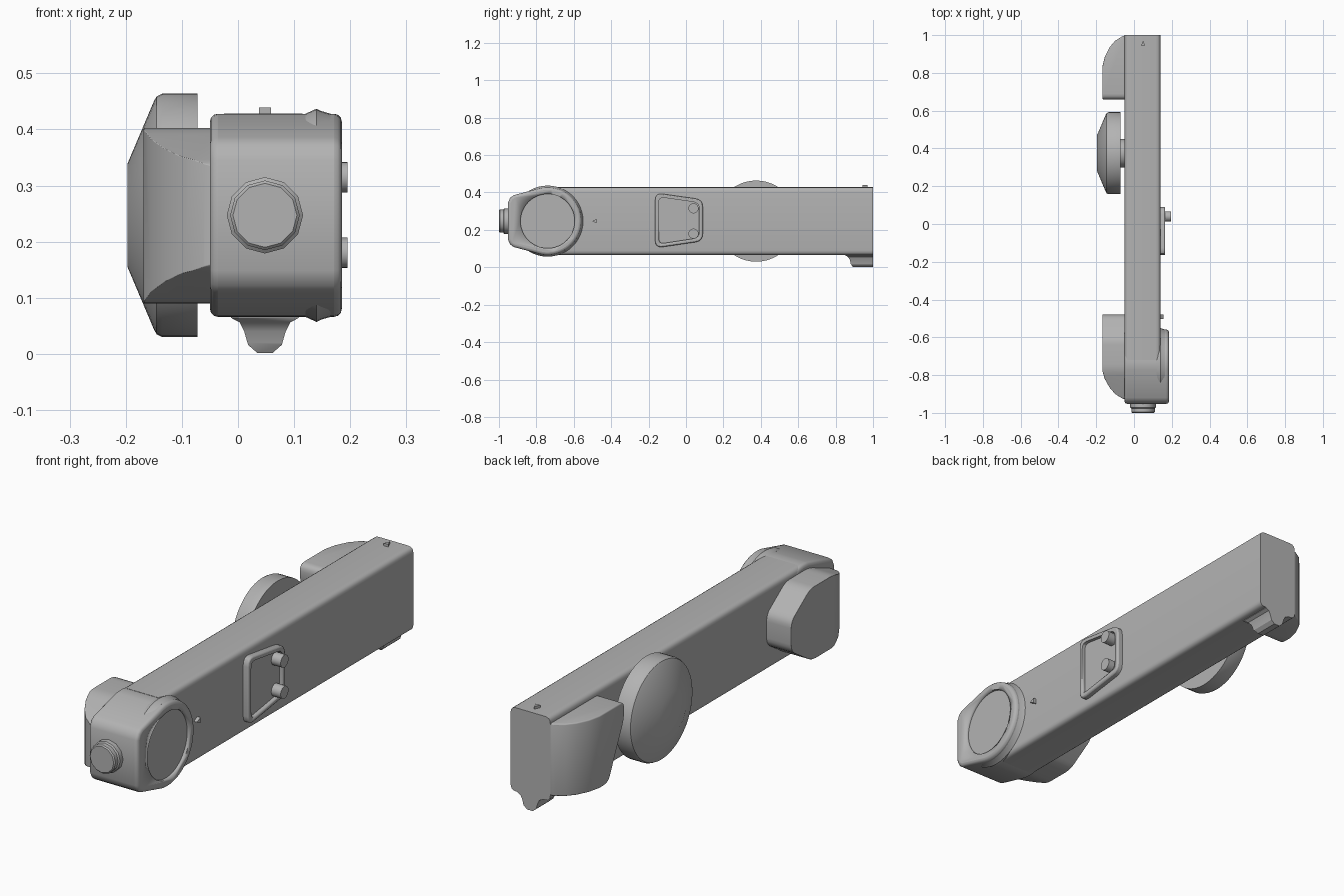
import bpy, bmesh
from math import sin, cos, pi, radians
from mathutils import Vector

cube = bpy.data.objects.get("Cube")
if cube:
    bpy.data.objects.remove(cube, do_unlink=True)

grey = bpy.data.materials.new("plain grey")
grey.use_nodes = True
grey.diffuse_color = (0.45, 0.45, 0.45, 1)
grey.node_tree.nodes["Principled BSDF"].inputs["Base Color"].default_value = grey.diffuse_color

MID = 0.247   # height of the body's axis
CX = 0.048    # x of the body's axis


def finish(name, bm, bevel=0, segments=3):
    bmesh.ops.recalc_face_normals(bm, faces=bm.faces[:])
    mesh = bpy.data.meshes.new(name)
    bm.to_mesh(mesh)
    bm.free()
    mesh.materials.append(grey)
    ob = bpy.data.objects.new(name, mesh)
    bpy.context.collection.objects.link(ob)
    bpy.ops.object.select_all(action='DESELECT')
    ob.select_set(True)
    bpy.context.view_layer.objects.active = ob
    bpy.ops.object.shade_smooth_by_angle(angle=radians(32))
    if bevel:
        add_bevel(ob, bevel, segments)
    return ob


def add_bevel(ob, width, segments=3):
    mod = ob.modifiers.new("Rounded edges", 'BEVEL')
    mod.width, mod.segments = width, segments
    mod.limit_method, mod.angle_limit = 'ANGLE', radians(35)


def place(axis, u, v, t):
    return Vector({'x': (t, u, v), 'y': (u, t, v), 'z': (u, v, t)}[axis])


def prism(name, axis, pts, lo, hi, bevel=0, segments=3):
    """Extrude a 2D outline along an axis."""
    bm = bmesh.new()
    a, b = ([bm.verts.new(place(axis, u, v, t)) for u, v in pts] for t in (lo, hi))
    n = len(pts)
    bm.faces.new(a)
    bm.faces.new(b)
    for i in range(n):
        j = (i + 1) % n
        bm.faces.new((a[i], a[j], b[j], b[i]))
    return finish(name, bm, bevel, segments)


def lathe(name, axis, centre, rings, sides=48):
    """Stack (radius, position) rings along an axis and cap both ends."""
    bm = bmesh.new()
    loops = [[bm.verts.new(place(axis, centre[0] + r * cos(2 * pi * i / sides),
                                 centre[1] + r * sin(2 * pi * i / sides), t))
              for i in range(sides)] for r, t in rings]
    for a, b in zip(loops, loops[1:]):
        for i in range(sides):
            j = (i + 1) % sides
            bm.faces.new((a[i], a[j], b[j], b[i]))
    bm.faces.new(loops[0])
    bm.faces.new(loops[-1])
    return finish(name, bm)


def arc(cu, cv, r, a0, a1, n):
    return [(cu + r * cos(radians(a0 + (a1 - a0) * i / n)),
             cv + r * sin(radians(a0 + (a1 - a0) * i / n))) for i in range(n + 1)]


def rounded(pts, r, n=4):
    """Round every corner of an outline with a small curve."""
    out = []
    for i, p in enumerate(pts):
        p, a, b = Vector(p), Vector(pts[i - 1]), Vector(pts[(i + 1) % len(pts)])
        s, e = p + (a - p).normalized() * r, p + (b - p).normalized() * r
        for k in range(n + 1):
            t = k / n
            out.append(tuple(s * (1 - t) ** 2 + p * 2 * t * (1 - t) + e * t * t))
    return out


def boolean(ob, cutter, operation):
    mod = ob.modifiers.new("Shape", 'BOOLEAN')
    mod.operation, mod.object, mod.solver = operation, cutter, 'EXACT'
    cutter.hide_render = True
    cutter.hide_viewport = True


# Long beam
section = [(-0.05, 0.066), (0.14, 0.066), (0.14, 0.428), (-0.05, 0.428)]
prism("beam", 'y', rounded(section, 0.025), -0.72, 1.0)

# Head: round at the back, tapering to a blunt nose
nose = [(-0.92, 0.386), (-0.94, 0.372), (-0.952, 0.345)]
outline = (arc(-0.74, MID, 0.181, -100, 100, 36) + nose
           + [(y, 2 * MID - z) for y, z in reversed(nose)])
head = prism("head", 'x', outline, -0.05, 0.185, 0.014)
recess = lathe("head_recess_cutter", 'x', (-0.74, MID), [(0.145, 0.173), (0.145, 0.25)])
boolean(head, recess, 'DIFFERENCE')

# Skirt blending the head into the beam
lathe("head_skirt", 'x', (-0.74, MID),
      [(0.181, 0.12), (0.19, 0.14), (0.186, 0.148), (0.181, 0.165)])

# Nose knob with collar
lathe("nose_knob", 'y', (CX, MID),
      [(0.068, -0.94), (0.068, -0.972), (0.062, -0.977), (0.062, -0.995),
       (0.057, -1.0)], 12)


# Side pods: a side outline crossed with a plan whose outer end is curved
def pod(name, side, plan):
    body = prism(name, 'x', rounded(side, 0.03), -0.168, -0.045)
    plan_form = prism(name + "_plan_cutter", 'z', plan, 0, 0.5)
    boolean(body, plan_form, 'INTERSECT')
    add_bevel(body, 0.012)


pod("front_pod",
    [(-0.48, 0.31), (-0.48, 0.18), (-0.62, 0.09), (-0.77, 0.09),
     (-0.94, 0.16), (-0.94, 0.335), (-0.77, 0.403), (-0.61, 0.403)],
    [(-0.04, -0.47), (-0.18, -0.47), (-0.168, -0.775), (-0.155, -0.82),
     (-0.13, -0.865), (-0.1, -0.9), (-0.06, -0.925), (-0.04, -0.93)])
pod("rear_pod",
    [(0.66, 0.403), (0.66, 0.33), (0.77, 0.09), (1.02, 0.09), (1.02, 0.403)],
    [(-0.04, 0.65), (-0.18, 0.65), (-0.168, 0.83), (-0.155, 0.885),
     (-0.13, 0.935), (-0.1, 0.97), (-0.06, 0.995), (-0.04, 1.0)])

# Wheel and hub
lathe("wheel", 'x', (0.375, MID),
      [(0.217, -0.072), (0.217, -0.135), (0.212, -0.145), (0.203, -0.15),
       (0.092, -0.197)])
lathe("wheel_hub", 'x', (0.375, MID), [(0.075, -0.04), (0.075, -0.08)], 32)

# Control panel with a raised rim and two buttons
panel = prism("control_panel", 'x',
              rounded([(-0.165, 0.103), (0.09, 0.14), (0.09, 0.362), (-0.165, 0.398)], 0.04),
              0.13, 0.165, 0.006, 2)
inset = prism("panel_recess_cutter", 'x',
              rounded([(-0.145, 0.125), (0.07, 0.158), (0.07, 0.345), (-0.145, 0.376)], 0.03),
              0.15, 0.2)
boolean(panel, inset, 'DIFFERENCE')
for label, z in (("lower", 0.18), ("upper", 0.315)):
    lathe(label + "_button", 'x', (0.04, z), [(0.027, 0.14), (0.027, 0.195)], 20)

# Small triangular markers
prism("side_marker", 'x', [(-0.502, MID), (-0.478, MID - 0.012), (-0.478, MID + 0.012)],
      0.13, 0.155)
prism("top_marker", 'z', [(CX, 0.97), (CX - 0.011, 0.944), (CX + 0.011, 0.944)], 0.42, 0.439)

# Rear foot: a flared lug under the beam
half = [(0.068, 0.08), (0.06, 0.064), (0.045, 0.056), (0.037, 0.04),
        (0.03, 0.016), (0.014, 0.002)]
lug = [(CX + x, z) for x, z in half] + [(CX - x, z) for x, z in reversed(half)]
foot = prism("rear_foot", 'y', lug, 0.85, 1.0)
slope = prism("foot_slope_cutter", 'x',
              [(0.84, 0.07), (0.865, 0.056), (0.877, 0.04), (0.88, 0.02),
               (0.9, -0.01), (1.02, -0.01), (1.02, 0.1), (0.84, 0.1)], -0.1, 0.2)
boolean(foot, slope, 'INTERSECT')
